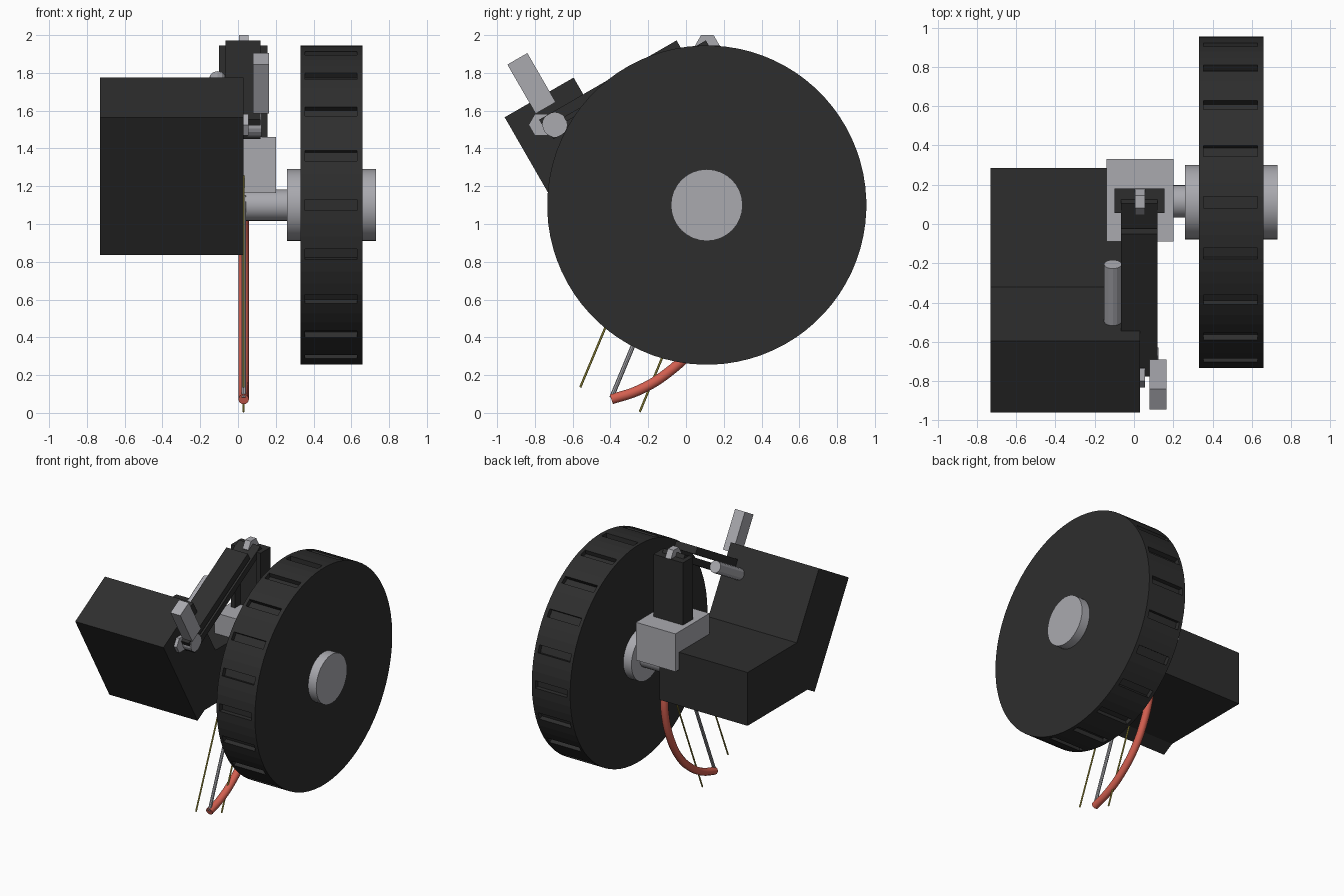
import bpy, bmesh, math
from mathutils import Vector

if "Cube" in bpy.data.objects:
    bpy.data.objects.remove(bpy.data.objects["Cube"])


def material(name, rgb):
    m = bpy.data.materials.new(name)
    m.diffuse_color = (*rgb, 1)
    m.use_nodes = True
    m.node_tree.nodes["Principled BSDF"].inputs["Base Color"].default_value = m.diffuse_color
    return m


DARK = material("dark_plastic", (0.027, 0.027, 0.027))
GREY = material("light_metal", (0.40, 0.40, 0.43))
RED = material("red_rubber", (0.65, 0.115, 0.08))
YELLOW = material("yellow_wire", (0.42, 0.36, 0.06))


def finish(bm, name, mat, smooth=False):
    bmesh.ops.recalc_face_normals(bm, faces=bm.faces)
    me = bpy.data.meshes.new(name)
    bm.to_mesh(me)
    bm.free()
    me.materials.append(mat)
    ob = bpy.data.objects.new(name, me)
    bpy.context.collection.objects.link(ob)
    if smooth:
        bpy.context.view_layer.objects.active = ob
        ob.select_set(True)
        bpy.ops.object.shade_smooth_by_angle(angle=math.radians(35))
        ob.select_set(False)
    return ob


def side_profile(name, pts, x0, x1, mat):
    """Extrude a (y, z) outline from x0 to x1."""
    bm = bmesh.new()
    face = bm.faces.new([bm.verts.new((x0, y, z)) for y, z in pts])
    out = bmesh.ops.extrude_face_region(bm, geom=[face])["geom"]
    verts = [g for g in out if isinstance(g, bmesh.types.BMVert)]
    bmesh.ops.translate(bm, verts=verts, vec=(x1 - x0, 0, 0))
    return finish(bm, name, mat)


def box(name, x0, x1, y0, y1, z0, z1, mat):
    return side_profile(name, [(y0, z0), (y1, z0), (y1, z1), (y0, z1)], x0, x1, mat)


def sloped_bar(name, rear_top, length, thick, x0, x1, mat):
    """Bar descending forward at 30 degrees from its upper rear corner."""
    a = math.radians(30)
    along = Vector((-math.cos(a), -math.sin(a))) * length
    down = Vector((math.sin(a), -math.cos(a))) * thick
    p = Vector(rear_top)
    return side_profile(name, [p, p + along, p + along + down, p + down], x0, x1, mat)


def disc(name, y, z, r, x0, x1, n, mat, smooth=False):
    """Round or hexagonal part with its axis along x."""
    ring = [(y + r * math.cos(math.tau * i / n), z + r * math.sin(math.tau * i / n))
            for i in range(n)]
    ob = side_profile(name, ring, x0, x1, mat)
    if smooth:
        bpy.context.view_layer.objects.active = ob
        ob.select_set(True)
        bpy.ops.object.shade_smooth_by_angle(angle=math.radians(35))
        ob.select_set(False)
    return ob


def rod(name, a, b, r, n, mat):
    a, b = Vector(a), Vector(b)
    bm = bmesh.new()
    bmesh.ops.create_cone(bm, cap_ends=True, segments=n, radius1=r, radius2=r,
                          depth=(b - a).length)
    rot = (b - a).to_track_quat('Z', 'Y').to_matrix().to_4x4()
    rot.translation = (a + b) / 2
    bmesh.ops.transform(bm, matrix=rot, verts=bm.verts)
    return finish(bm, name, mat)


# Wheel with recessed tread slots
WY, WZ, WR, SLOTS = 0.11, 1.10, 0.845, 20
bm = bmesh.new()
angles = [math.radians(18 * k + d) for k in range(SLOTS) for d in (-2, 2, 6.67, 11.33)]
rings = [[bm.verts.new((x, WY + WR * math.cos(t), WZ + WR * math.sin(t))) for t in angles]
         for x in (0.33, 0.355, 0.63, 0.66)]
n = len(angles)
slots = []
for r in range(3):
    for i in range(n):
        j = (i + 1) % n
        f = bm.faces.new((rings[r][i], rings[r][j], rings[r + 1][j], rings[r + 1][i]))
        if r == 1 and i % 4 == 0:
            slots.append(f)
bm.faces.new(rings[0])
bm.faces.new(rings[3])
for f in bmesh.ops.extrude_discrete_faces(bm, faces=slots)["faces"]:
    c = f.calc_center_median()
    inward = Vector((0, WY - c.y, WZ - c.z)).normalized() * 0.035
    bmesh.ops.translate(bm, verts=f.verts, vec=inward)
finish(bm, "wheel", DARK)

# Hub and axle
disc("hub", WY, WZ, 0.19, 0.26, 0.73, 32, GREY, True)
disc("axle", WY + 0.005, WZ, 0.083, 0.0, 0.30, 24, GREY, True)

# Bent main housing
side_profile("housing", [(-0.96, 1.565), (-0.595, 1.775), (-0.32, 1.30), (0.285, 1.30),
                         (0.285, 0.885), (-0.453, 0.885), (-0.54, 0.835)], -0.73, 0.03, DARK)

# Mounting block and U-shaped post
box("mount_block", -0.14, 0.20, -0.09, 0.33, 1.165, 1.46, GREY)
box("post_back", -0.10, 0.155, 0.125, 0.18, 1.46, 1.945, DARK)
box("post_left_wall", -0.10, -0.065, 0.055, 0.125, 1.46, 1.945, DARK)
box("post_right_wall", 0.12, 0.155, 0.055, 0.125, 1.46, 1.945, DARK)

# Sloped linkage, lever and damper
sloped_bar("upper_link", (-0.05, 1.972), 0.84, 0.055, -0.065, 0.12, DARK)
sloped_bar("lower_link", (0.105, 1.972), 0.96, 0.05, -0.065, 0.12, DARK)
sloped_bar("lever", (-0.84, 1.905), 0.122, 0.30, 0.08, 0.165, GREY)
rod("damper", (-0.108, -0.205, 1.77), (-0.108, -0.50, 1.60), 0.045, 12, GREY)

# Pivot fasteners
disc("rear_nut", 0.113, 1.945, 0.065, 0.005, 0.055, 6, GREY)
disc("front_nut", -0.768, 1.525, 0.065, 0.02, 0.055, 6, GREY)
disc("front_pin", -0.695, 1.525, 0.065, 0.05, 0.125, 20, GREY)

# Wires and inner rod
rod("front_wire", (0.03, -0.56, 0.135), (0.03, -0.09, 1.255), 0.006, 6, YELLOW)
rod("rear_wire", (0.03, -0.245, 0.005), (0.03, 0.22, 1.13), 0.006, 6, YELLOW)
rod("inner_rod", (0.03, -0.395, 0.08), (0.03, 0.05, 1.15), 0.012, 8, GREY)

# Curved red hose
cu = bpy.data.curves.new("hose", 'CURVE')
cu.dimensions = '3D'
cu.bevel_depth = 0.028
cu.bevel_resolution = 3
cu.use_fill_caps = True
cu.resolution_u = 5
path = [(-0.395, 0.072), (-0.25, 0.12), (-0.10, 0.21), (0.04, 0.345),
        (0.145, 0.52), (0.21, 0.72), (0.22, 0.88), (0.18, 1.06)]
sp = cu.splines.new('BEZIER')
sp.bezier_points.add(len(path) - 1)
for bp, (y, z) in zip(sp.bezier_points, path):
    bp.co = (0.03, y, z)
    bp.handle_left_type = bp.handle_right_type = 'AUTO'
cu.materials.append(RED)
hose = bpy.data.objects.new("hose", cu)
bpy.context.collection.objects.link(hose)
